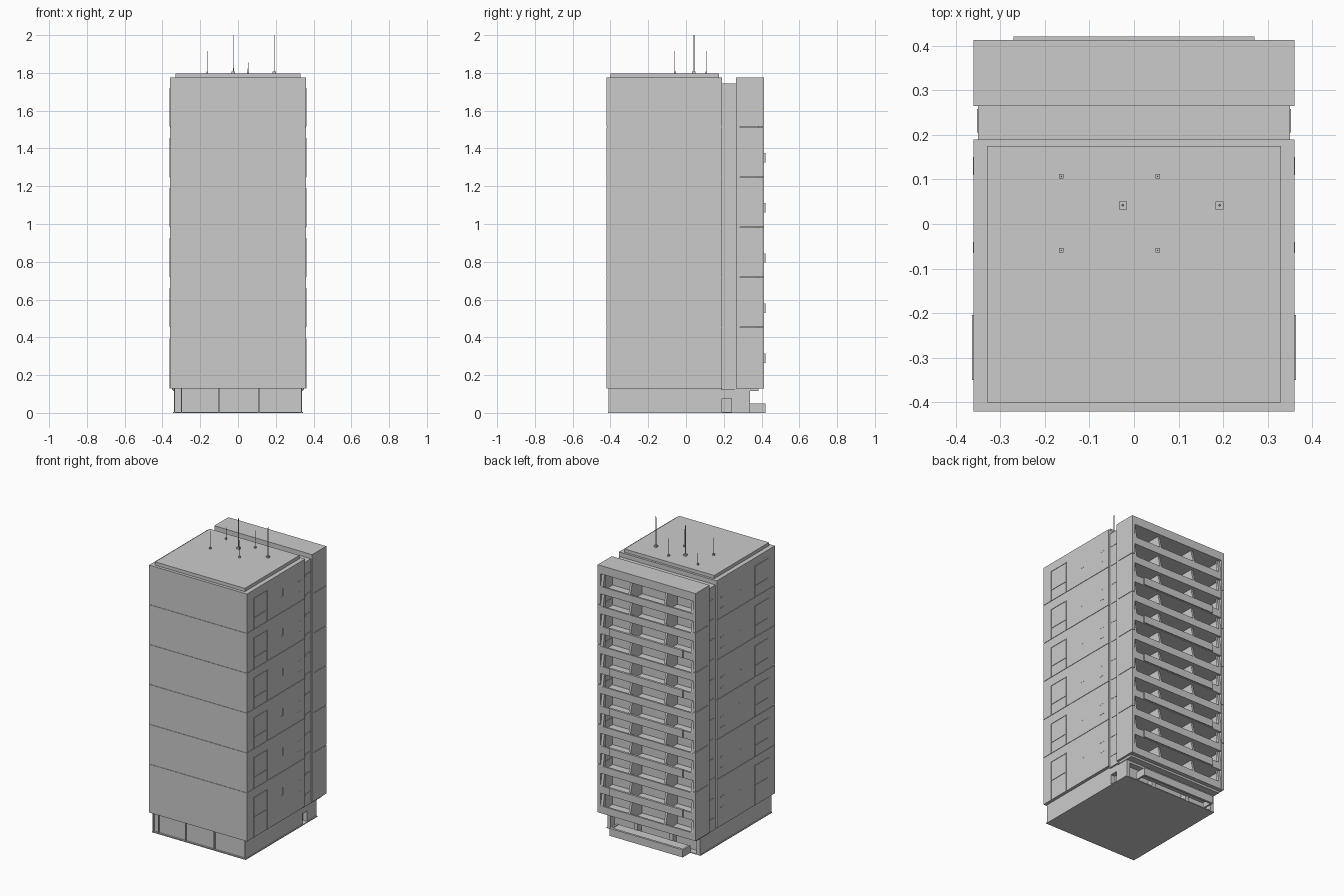
import bpy, bmesh, math
from mathutils import Matrix

if "Cube" in bpy.data.objects:
    bpy.data.objects.remove(bpy.data.objects["Cube"])

concrete = bpy.data.materials.new("concrete_grey")
concrete.diffuse_color = (0.6, 0.6, 0.6, 1)
concrete.use_nodes = True
concrete.node_tree.nodes["Principled BSDF"].inputs["Base Color"].default_value = concrete.diffuse_color

FLOOR = 0.1325                      # storey height
SEAMS = [0.13, 0.455, 0.72, 0.985, 1.25, 1.515]   # bottoms of the two-storey wall panels
GAP = 0.003


def finish(name, bm):
    me = bpy.data.meshes.new(name)
    bmesh.ops.recalc_face_normals(bm, faces=bm.faces)
    bm.to_mesh(me)
    bm.free()
    me.materials.append(concrete)
    ob = bpy.data.objects.new(name, me)
    bpy.context.collection.objects.link(ob)
    return ob


def boxes(name, items):
    """One object from boxes given as x0, x1, y0, y1, z0, z1."""
    bm = bmesh.new()
    for x0, x1, y0, y1, z0, z1 in items:
        m = Matrix.Translation(((x0 + x1) / 2, (y0 + y1) / 2, (z0 + z1) / 2)) @ \
            Matrix.Diagonal((x1 - x0, y1 - y0, z1 - z0, 1))
        bmesh.ops.create_cube(bm, size=1, matrix=m)
    return finish(name, bm)


def prisms(name, profile, spans):
    """One object from a y,z profile extruded along each x span."""
    bm = bmesh.new()
    for x0, x1, dz in spans:
        f = bm.faces.new([bm.verts.new((x0, y, z + dz)) for y, z in profile])
        ext = bmesh.ops.extrude_face_region(bm, geom=[f])
        bmesh.ops.translate(bm, vec=(x1 - x0, 0, 0),
                            verts=[v for v in ext["geom"] if isinstance(v, bmesh.types.BMVert)])
    return finish(name, bm)


# Front tower: core plus stacked wall panels with thin seams between
tops = SEAMS[1:] + [1.775]
boxes("tower_core", [(-0.357, 0.357, -0.417, 0.187, 0.131, 1.77)])
boxes("tower_wall_panels", [(-0.36, 0.36, -0.42, 0.19, a, b - (GAP if b < 1.7 else 0))
                            for a, b in zip(SEAMS, tops)])
boxes("roof_slab", [(-0.33, 0.33, -0.40, 0.175, 1.77, 1.797)])

# Recessed link between the two blocks, with slit windows on its ends
boxes("link_block", [(-0.35, 0.35, 0.185, 0.27, 0.12, 1.745)])
boxes("link_slit_windows", [(s * 0.351 - 0.001, s * 0.351 + 0.001, 0.205, 0.258,
                             k * FLOOR + 0.06, k * FLOOR + 0.072)
                            for s in (-1, 1) for k in range(1, 13)])

# Side window frames, one per two storeys
frames = []
for s in (-1, 1):
    x0, x1 = sorted((s * 0.359, s * 0.363))
    for i, z in enumerate(SEAMS):
        top = 0.395 + 0.265 * i
        for y in (-0.35, -0.209):
            frames.append((x0, x1, y, y + 0.005, z, top))
        for zz in (top - 0.004, top - 0.134):
            frames.append((x0, x1, -0.35, -0.204, zz, zz + 0.004))
boxes("side_window_frames", frames)

# Small side details: narrow L-shaped trims and short vents
trims = []
for s in (-1, 1):
    x0, x1 = sorted((s * 0.359, s * 0.361))
    for i in range(6):
        z = 0.29 + 0.265 * i
        trims += [(x0, x1, -0.045, -0.040, z, z + 0.055),
                  (x0, x1, -0.065, -0.040, z, z + 0.005),
                  (x0, x1, 0.11, 0.15, z + 0.03, z + 0.036),
                  (x0, x1, 0.11, 0.15, z - 0.04, z - 0.034)]
boxes("side_trims", trims)

# Rear balcony block: back wall, end walls, roof band
boxes("rear_back_wall", [(-0.36, 0.36, 0.265, 0.285, 0.13, 1.775)])
boxes("rear_end_walls", [(min(s * 0.34, s * 0.36), max(s * 0.34, s * 0.36), 0.265, 0.413, a,
                          b - (GAP if b < 1.7 else 0))
                         for s in (-1, 1) for a, b in zip(SEAMS, tops)])
boxes("rear_roof_band", [(-0.36, 0.36, 0.265, 0.413, 1.72, 1.775)])

# Balcony floors and parapets, alternate parapets stand slightly proud
boxes("balcony_floors", [(-0.345, 0.345, 0.27, 0.41, k * FLOOR - 0.004, k * FLOOR + 0.006)
                         for k in range(1, 13)])
parapets = []
for k in range(1, 13):
    z = k * FLOOR
    parapets.append((-0.358, 0.358, 0.400, 0.412, z - 0.004, z + 0.045))
    if k % 2 == 0 and k < 12:
        parapets.append((-0.27, 0.27, 0.405, 0.420, z, z + 0.05))
boxes("balcony_parapets", parapets)

# Slanted fins dividing the bays
fin = [(0.28, 0), (0.41, 0), (0.41, 0.04), (0.385, FLOOR), (0.28, FLOOR)]
prisms("balcony_fins", fin, [(x, x + 0.014, k * FLOOR) for k in range(1, 13)
                             for x in (-0.137, 0.123)])
post = [(0.385, 0), (0.411, 0), (0.411, 0.045), (0.395, FLOOR), (0.385, FLOOR)]
prisms("balcony_end_posts", post, [(x, x + 0.02, k * FLOOR) for k in range(1, 13)
                                   for x in (-0.342, 0.322)])

# Ground storey with a side door niche and a rear recess
boxes("ground_storey", [(-0.34, 0.34, -0.40, 0.19, 0.004, 0.135),
                        (-0.34, 0.31, 0.19, 0.24, 0.004, 0.135),
                        (0.31, 0.34, 0.19, 0.24, 0.075, 0.135),
                        (-0.34, 0.34, 0.24, 0.30, 0.004, 0.135),
                        (-0.34, 0.34, 0.30, 0.34, 0.10, 0.135)])
boxes("ground_rear_piers", [(x - 0.012, x + 0.012, 0.30, 0.34, 0.004, 0.11)
                            for x in (-0.328, -0.13, 0.13, 0.328)])
boxes("ground_plate", [(-0.345, 0.345, -0.412, 0.34, 0, 0.006)])
boxes("ground_front_posts", [(x - 0.003, x + 0.003, -0.41, -0.398, 0.005, 0.131)
                             for x in (-0.337, -0.30, -0.10, 0.11, 0.337)])
boxes("rear_soffit", [(-0.345, 0.345, 0.26, 0.385, 0.115, 0.133)])

# Rear terrace, hollow underneath
boxes("rear_terrace", [(-0.27, 0.27, 0.405, 0.42, 0, 0.05),
                       (-0.27, -0.258, 0.34, 0.41, 0, 0.05),
                       (0.258, 0.27, 0.34, 0.41, 0, 0.05),
                       (-0.265, 0.265, 0.335, 0.41, 0.035, 0.045)])

# Roof masts on small square feet
for i, (x, y, top, r, foot) in enumerate([
        (-0.025, 0.042, 2.0, 0.003, 0.009), (0.192, 0.042, 2.0, 0.003, 0.009),
        (-0.163, 0.107, 1.915, 0.0017, 0.005), (0.053, 0.107, 1.915, 0.0017, 0.005),
        (-0.163, -0.059, 1.915, 0.0017, 0.005), (0.053, -0.059, 1.915, 0.0017, 0.005)]):
    boxes(f"mast_foot_{i + 1}", [(x - foot, x + foot, y - foot, y + foot, 1.795, 1.808)])
    bm = bmesh.new()
    bmesh.ops.create_cone(bm, cap_ends=True, segments=6, radius1=r, radius2=r * 0.7, depth=top - 1.80,
                          matrix=Matrix.Translation((x, y, (top + 1.80) / 2)))
    finish(f"mast_{i + 1}", bm)
